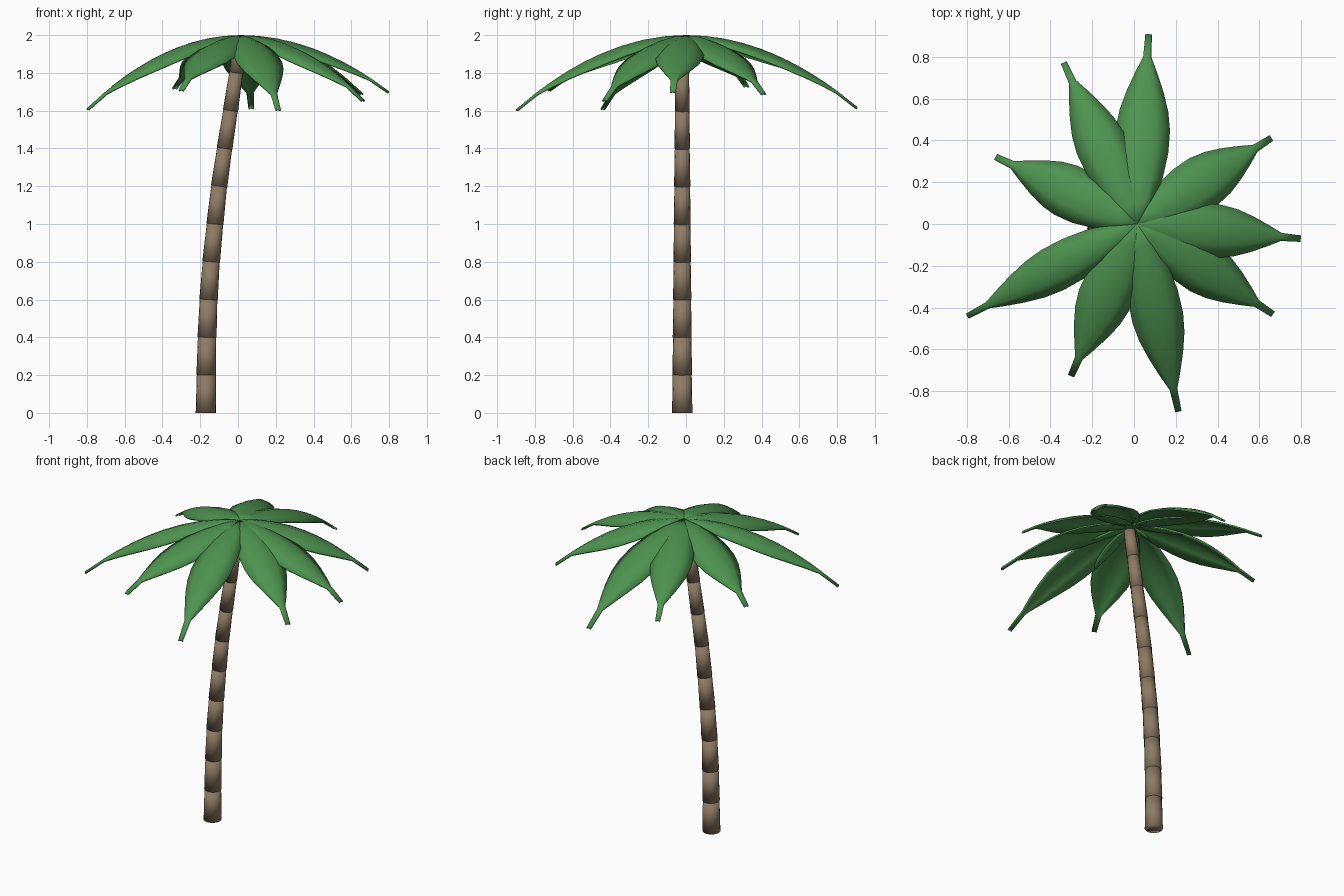
import bpy, bmesh, math
from mathutils import Vector

cube = bpy.data.objects.get("Cube")
if cube:
    bpy.data.objects.remove(cube, do_unlink=True)


def make_material(name, rgb):
    mat = bpy.data.materials.new(name)
    mat.use_nodes = True
    color = (*rgb, 1)
    mat.diffuse_color = color
    mat.node_tree.nodes["Principled BSDF"].inputs["Base Color"].default_value = color
    return mat


def finish(bm, name, mat):
    bmesh.ops.recalc_face_normals(bm, faces=bm.faces)
    for face in bm.faces:
        face.smooth = True
    mesh = bpy.data.meshes.new(name)
    bm.to_mesh(mesh)
    bm.free()
    mesh.materials.append(mat)
    obj = bpy.data.objects.new(name, mesh)
    bpy.context.collection.objects.link(obj)
    return obj


bark = make_material("bark brown", (0.27, 0.195, 0.125))
green = make_material("leaf green", (0.075, 0.29, 0.078))

# Trunk: stacked tapered segments following a gentle lean
SIDES = 16
TRUNK_Y = -0.02
trunk_x = [-0.17, -0.168, -0.164, -0.156, -0.142, -0.122, -0.1, -0.071, -0.04, -0.01, 0.018]
levels = [min(0.2 * i, 1.97) for i in range(len(trunk_x))]
spine = [Vector((x, TRUNK_Y, z)) for x, z in zip(trunk_x, levels)]


def trunk_segment(index):
    bm = bmesh.new()
    low, high = spine[index], spine[index + 1]
    rings = []
    for center, k, grow in ((low, index, 0.001), (high, index + 1, -0.001)):
        radius = 0.053 - 0.0018 * k + grow
        a, b = spine[max(k - 1, 0)], spine[min(k + 1, len(spine) - 1)]
        slope = (b.x - a.x) / (b.z - a.z) if k else 0
        ring = []
        for i in range(SIDES):
            t = math.tau * i / SIDES
            dx = radius * math.cos(t)
            ring.append(bm.verts.new(center + Vector((dx, radius * math.sin(t), -dx * slope))))
        rings.append(ring)
    for i in range(SIDES):
        j = (i + 1) % SIDES
        bm.faces.new((rings[0][i], rings[0][j], rings[1][j], rings[1][i]))
    bm.faces.new(rings[0])
    bm.faces.new(rings[1])
    finish(bm, f"trunk_segment_{index + 1}", bark)


for n in range(len(spine) - 1):
    trunk_segment(n)

# Leaves: drooping blades, widest in the middle with a narrow tip
CROWN = Vector((0.015, 0, 1.995))
blade = [(0, 0.012), (0.12, 0.068), (0.25, 0.107), (0.38, 0.126), (0.5, 0.128),
         (0.6, 0.114), (0.7, 0.086), (0.8, 0.05), (0.88, 0.018), (1, 0.014)]


def leaf(name, tip, width):
    bm = bmesh.new()
    run = Vector((tip[0], tip[1], 0)) - Vector((CROWN.x, CROWN.y, 0))
    side = Vector((-run.y, run.x, 0)).normalized()
    drop = CROWN.z - tip[2]
    rows = []
    for s, half in blade:
        mid = CROWN + run * s - Vector((0, 0, drop * s ** 2))
        row = []
        for u in (-1, -0.5, 0, 0.5, 1):
            fold = 0.36 * half * abs(u) ** 1.4
            row.append(bm.verts.new(mid + side * (u * half * width) - Vector((0, 0, fold))))
        rows.append(row)
    for lower, upper in zip(rows, rows[1:]):
        for i in range(4):
            bm.faces.new((lower[i], upper[i], upper[i + 1], lower[i + 1]))
    obj = finish(bm, name, green)
    if obj.data.polygons[0].normal.z < 0:
        obj.data.flip_normals()
    solid = obj.modifiers.new("thickness", 'SOLIDIFY')
    solid.thickness = 0.01
    solid.offset = 0
    bpy.context.view_layer.objects.active = obj
    obj.select_set(True)
    bpy.ops.object.shade_smooth_by_angle(angle=math.radians(40))
    obj.select_set(False)


leaves = {
    "back_leaf": ((0.07, 0.905, 1.615), 1),
    "back_right_leaf": ((-0.335, 0.77, 1.72), 0.95),
    "right_leaf": ((-0.66, 0.32, 1.73), 1),
    "front_right_leaf": ((-0.795, -0.44, 1.61), 0.84),
    "front_leaf_right": ((-0.30, -0.725, 1.71), 1),
    "front_leaf_left": ((0.212, -0.895, 1.605), 0.95),
    "front_left_leaf": ((0.662, -0.43, 1.655), 0.98),
    "left_leaf": ((0.795, -0.07, 1.70), 0.98),
    "back_left_leaf": ((0.655, 0.41, 1.69), 1),
}
for leaf_name, (leaf_tip, leaf_width) in leaves.items():
    leaf(leaf_name, leaf_tip, leaf_width)
